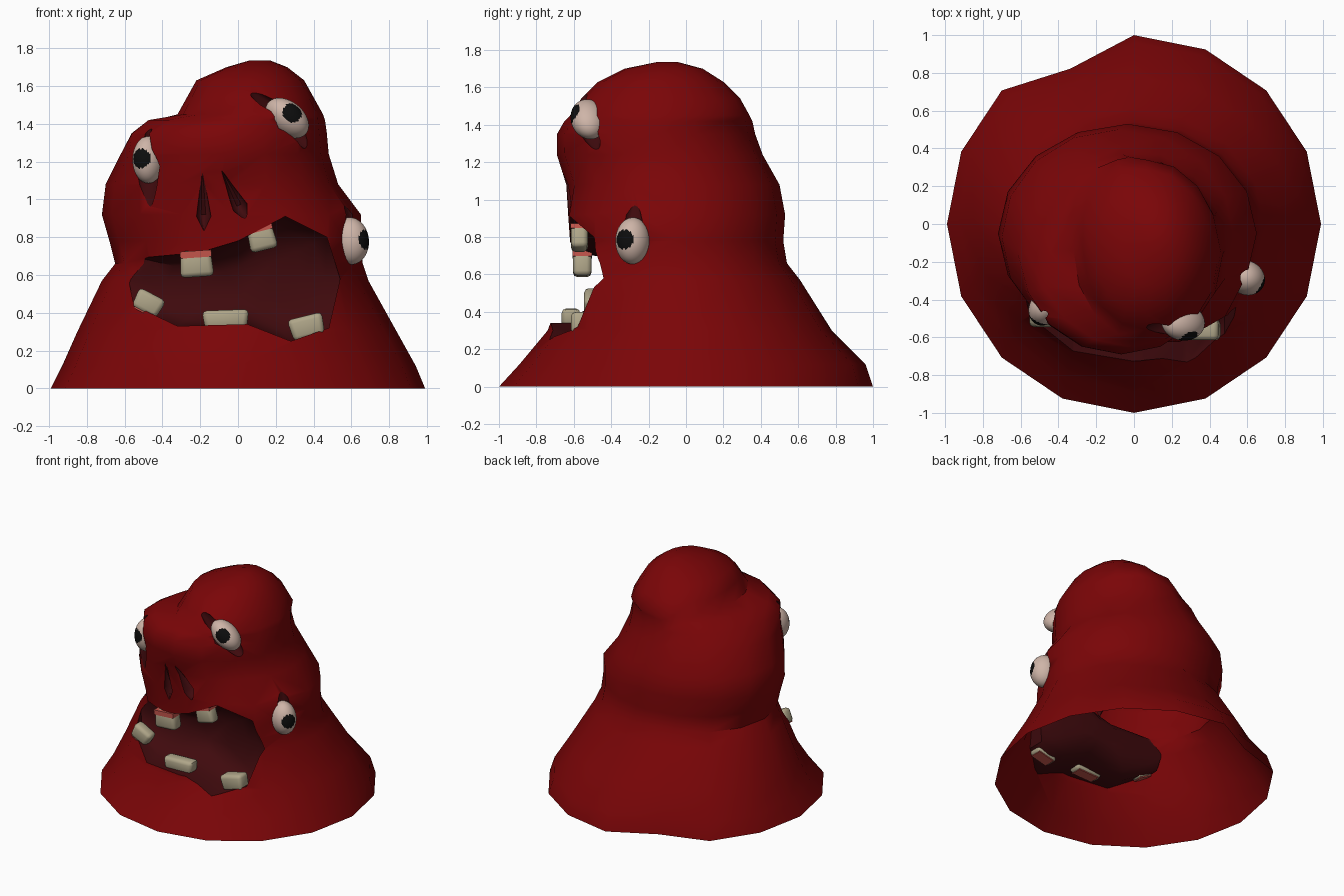
import bpy, bmesh, math
from mathutils import Vector, Matrix

if "Cube" in bpy.data.objects:
    bpy.data.objects.remove(bpy.data.objects["Cube"])


def material(name, rgb):
    m = bpy.data.materials.new(name)
    m.diffuse_color = (*rgb, 1)
    m.use_nodes = True
    m.node_tree.nodes["Principled BSDF"].inputs["Base Color"].default_value = m.diffuse_color
    return m


SKIN = material("red skin", (0.195, 0.0015, 0.0022))
DARK = material("dark mouth", (0.05, 0.003, 0.004))
EYE = material("eye white", (0.62, 0.46, 0.39))
PUPIL = material("pupil black", (0.004, 0.004, 0.004))
TOOTH = material("tooth ivory", (0.43, 0.38, 0.25))
GUM = material("gum pink", (0.55, 0.09, 0.07))


def finish(bm, name, mats, angle=45):
    bmesh.ops.recalc_face_normals(bm, faces=bm.faces[:])
    me = bpy.data.meshes.new(name)
    bm.to_mesh(me)
    bm.free()
    for m in mats:
        me.materials.append(m)
    ob = bpy.data.objects.new(name, me)
    bpy.context.collection.objects.link(ob)
    smooth(ob, angle)
    return ob


def smooth(ob, angle):
    bpy.ops.object.select_all(action='DESELECT')
    ob.select_set(True)
    bpy.context.view_layer.objects.active = ob
    bpy.ops.object.shade_smooth_by_angle(angle=math.radians(angle))


def loft(bm, rings, mat=0):
    """Skin closed loops of points and cap both ends."""
    loops = [[bm.verts.new(p) for p in r] for r in rings]
    n = len(loops[0])
    faces = [bm.faces.new(loops[0]), bm.faces.new(loops[-1])]
    for a, b in zip(loops, loops[1:]):
        for i in range(n):
            j = (i + 1) % n
            faces.append(bm.faces.new((a[i], a[j], b[j], b[i])))
    for f in faces:
        f.material_index = mat


def spindle(bm, a, b, out, t, width, depth, n=10):
    """Pointed double cone from tip a to tip b, widest at fraction t."""
    a, b = Vector(a), Vector(b)
    axis = (b - a).normalized()
    side = axis.cross(Vector(out)).normalized()
    out = side.cross(axis)
    c = a.lerp(b, t)
    ring = [bm.verts.new(c + side * width * math.cos(k * math.tau / n)
                         + out * depth * math.sin(k * math.tau / n)) for k in range(n)]
    va, vb = bm.verts.new(a), bm.verts.new(b)
    for i in range(n):
        j = (i + 1) % n
        for tip in (va, vb):
            bm.faces.new((ring[i], ring[j], tip)).material_index = 1


# Body: lofted blob, each ring is z, x left, x right, y front, y back
PROFILE = [
    (0.00, -0.99, 0.99, -1.00, 1.00), (0.12, -0.93, 0.94, -0.89, 0.96),
    (0.30, -0.85, 0.84, -0.74, 0.78), (0.57, -0.72, 0.69, -0.64, 0.61),
    (0.66, -0.65, 0.66, -0.63, 0.54), (0.78, -0.68, 0.65, -0.62, 0.52),
    (0.92, -0.72, 0.65, -0.63, 0.53), (1.08, -0.70, 0.53, -0.64, 0.50),
    (1.24, -0.62, 0.48, -0.69, 0.41), (1.35, -0.60, 0.47, -0.69, 0.37),
    (1.42, -0.51, 0.46, -0.65, 0.355), (1.45, -0.32, 0.45, -0.62, 0.34),
    (1.54, -0.27, 0.40, -0.56, 0.29), (1.63, -0.22, 0.35, -0.47, 0.20),
    (1.70, -0.06, 0.26, -0.33, 0.09), (1.735, 0.06, 0.17, -0.16, -0.04)]
BROW = {5: 0.95, 6: 0.86, 7: 0.82, 8: 0.86}


def swell(i, z):
    """Local bulges: base notch, wide muzzle, and brow lump only at the front left."""
    if z < 0.2:
        return 0.89 if i == 5 else 1
    if 0.5 < z < 1.0 and i in (13, 14):
        return 1.07
    if z in (1.35, 1.42):
        return 1 + (BROW.get(i, 1) - 1) * (0.5 if z == 1.35 else 1)
    if z in (1.45, 1.54) and i in (5, 6, 7):
        return 1.08
    return 1


bm = bmesh.new()
rings = []
for z, xl, xr, yf, yb in PROFILE:
    ring = []
    for i in range(16):
        a = i * math.tau / 16
        k = swell(i, z)
        ring.append(((xl + xr) / 2 + k * (xr - xl) / 2 * math.cos(a),
                     (yf + yb) / 2 + k * (yb - yf) / 2 * math.sin(a), z))
    rings.append(ring)
loft(bm, rings)
body = finish(bm, "body", [SKIN, DARK])

# Cutter: shallow dished mouth, nostrils and eye sockets
MOUTH = [(-0.58, 0.58), (-0.52, 0.69), (-0.20, 0.72), (0.0, 0.78), (0.25, 0.91), (0.47, 0.80),
         (0.54, 0.58), (0.48, 0.32), (0.28, 0.25), (0.05, 0.34), (-0.32, 0.33), (-0.55, 0.44)]
BACK = -0.37
bm = bmesh.new()
rings = [[(x, -1.2, z) for x, z in MOUTH]]
for s, f in ((1, 0), (0.85, 0.55), (0.65, 0.85), (0.35, 1)):
    rings.append([(s * x, BACK - 0.01 - (1 - f) * 0.22 * max(0, 1 - (x / 0.58) ** 2),
                   0.57 + s * (z - 0.57)) for x, z in MOUTH])
rings[-1] = [(x, BACK, z) for x, y, z in rings[-1]]
loft(bm, rings, 1)
spindle(bm, (-0.19, -0.66, 1.19), (-0.18, -0.60, 0.83), (0, -1, 0), 0.78, 0.04, 0.07)
spindle(bm, (-0.09, -0.66, 1.16), (0.05, -0.60, 0.88), (0, -1, 0), 0.72, 0.042, 0.07)

# Eyes: centre, look direction, socket tips, half sizes (side, long, deep)
EYES = [
    ("left_eye", (-0.475, -0.445, 1.21), (-0.45, -0.87, 0.08),
     (-0.47, -0.47, 1.41), (-0.47, -0.51, 0.93), (0.08, 0.125, 0.095)),
    ("upper_eye", (0.26, -0.52, 1.43), (0.30, -0.88, 0.32),
     (0.04, -0.56, 1.60), (0.43, -0.47, 1.23), (0.085, 0.13, 0.10)),
    ("right_eye", (0.595, -0.285, 0.78), (0.83, -0.48, 0.08),
     (0.57, -0.27, 1.05), (0.68, -0.32, 0.53), (0.09, 0.125, 0.10))]
for name, c, look, a, b, size in EYES:
    spindle(bm, a, b, look, 0.5, 0.09, 0.08)
cutter = finish(bm, "cutter", [SKIN, DARK])
cutter.hide_render = True

mod = body.modifiers.new("openings", 'BOOLEAN')
mod.operation = 'DIFFERENCE'
mod.solver = 'EXACT'
mod.use_self = True
mod.object = cutter
bpy.ops.object.select_all(action='DESELECT')
body.select_set(True)
bpy.context.view_layer.objects.active = body
# keep the boolean ahead of the smoothing modifier
bpy.ops.object.modifier_move_to_index(modifier=mod.name, index=0)
bpy.ops.object.modifier_apply(modifier=mod.name)
bpy.data.objects.remove(cutter)

# Open the hollow underside
bm = bmesh.new()
bm.from_mesh(body.data)
bmesh.ops.delete(bm, geom=[f for f in bm.faces if all(v.co.z < 0.005 for v in f.verts)],
                 context='FACES')
bm.to_mesh(body.data)
bm.free()
smooth(body, 60)

# Eyeballs with a round pupil cap facing the look direction
for name, c, look, a, b, size in EYES:
    look = Vector(look).normalized()
    side = (Vector(a) - Vector(b)).cross(look).normalized()
    up = look.cross(side)
    rot = Matrix((side, up, look)).transposed().to_4x4()
    bm = bmesh.new()
    bmesh.ops.create_uvsphere(bm, u_segments=40, v_segments=40, radius=1)
    for f in bm.faces:
        p = f.calc_center_median()
        f.material_index = int(p.z > 0 and math.hypot(p.x * size[0], p.y * size[1]) < 0.052)
    bm.transform(Matrix.Translation(c) @ rot @ Matrix.Diagonal((*size, 1)))
    finish(bm, name, [EYE, PUPIL])

# Teeth: centre, size, tilt in degrees, root direction (1 up, -1 down)
TEETH = [
    ("upper_left_tooth", (-0.22, -0.555, 0.66), (0.18, 0.10, 0.14), 4, 1),
    ("upper_right_tooth", (0.125, -0.57, 0.80), (0.15, 0.09, 0.14), 14, 1),
    ("lower_left_tooth", (-0.475, -0.50, 0.45), (0.16, 0.09, 0.11), -28, -1),
    ("lower_middle_tooth", (-0.065, -0.615, 0.365), (0.25, 0.10, 0.10), 2, -1),
    ("lower_right_tooth", (0.365, -0.56, 0.325), (0.19, 0.11, 0.12), 14, -1)]
for name, c, s, tilt, root in TEETH:
    bm = bmesh.new()
    bmesh.ops.create_cube(bm, size=1, matrix=Matrix.Diagonal((*s, 1)))
    for v in bm.verts:  # crown slightly wider than the root
        if v.co.z * root > 0:
            v.co.x *= 0.88
    bmesh.ops.bevel(bm, geom=bm.edges[:], offset=0.025, segments=2, profile=0.5, affect='EDGES')
    old = set(bm.faces)
    lift, wide, deep, tall = (0.36, 0.92, 1.04, 0.26) if root > 0 else (0.47, 0.7, 0.8, 0.1)
    gum = Matrix.Translation((0, 0, root * s[2] * lift)) @ Matrix.Diagonal(
        (s[0] * wide, s[1] * deep, s[2] * tall, 1))
    bmesh.ops.create_cube(bm, size=1, matrix=gum)
    for f in bm.faces:
        f.material_index = 0 if f in old else 1
    bm.transform(Matrix.Translation(c) @ Matrix.Rotation(math.radians(-tilt), 4, 'Y'))
    finish(bm, name, [TOOTH, GUM], 50)
